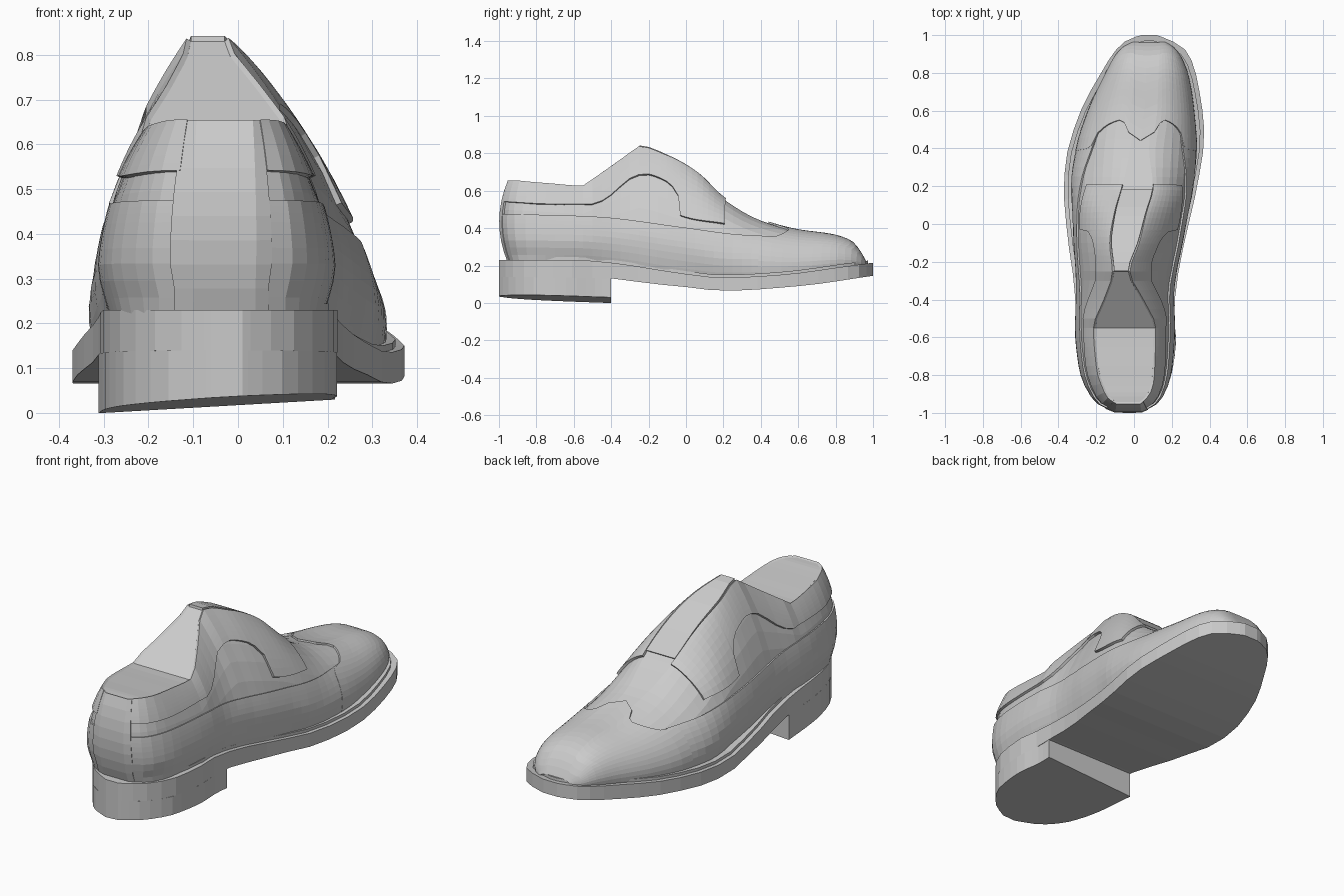
import bpy
from math import sin, cos, pi

if "Cube" in bpy.data.objects:
    bpy.data.objects.remove(bpy.data.objects["Cube"])


def curve(pts):
    """Monotone smooth interpolation through (t, value) points."""
    n = len(pts)
    d = [(pts[i+1][1] - pts[i][1]) / (pts[i+1][0] - pts[i][0]) for i in range(n - 1)]
    m = [d[0]] + [2*a*b/(a+b) if a*b > 0 else 0 for a, b in zip(d, d[1:])] + [d[-1]]

    def f(t):
        t = min(max(t, pts[0][0]), pts[-1][0])
        i = max(k for k in range(n - 1) if pts[k][0] <= t)
        h = pts[i+1][0] - pts[i][0]
        u = (t - pts[i][0]) / h
        return ((1 + 2*u)*(1-u)**2*pts[i][1] + u*(1-u)**2*h*m[i]
                + u*u*(3 - 2*u)*pts[i+1][1] + u*u*(u-1)*h*m[i+1])
    return f


def grid(name, rows, solid=False, thick=0):
    """Mesh from rows of points; solid closes the rings and caps the ends."""
    w, n = len(rows[0]), len(rows)
    faces = [(r*w + c, r*w + (c+1) % w, (r+1)*w + (c+1) % w, (r+1)*w + c)
             for r in range(n - 1) for c in range(w if solid else w - 1)]
    if solid:
        faces += [tuple(reversed(range(w))), tuple(range((n-1)*w, n*w))]
    me = bpy.data.meshes.new(name)
    me.from_pydata([p for r in rows for p in r], [], faces)
    ob = bpy.data.objects.new(name, me)
    bpy.context.collection.objects.link(ob)
    bpy.context.view_layer.objects.active = ob
    ob.select_set(True)
    bpy.ops.object.mode_set(mode='EDIT')
    bpy.ops.mesh.select_all(action='SELECT')
    bpy.ops.mesh.normals_make_consistent(inside=False)
    bpy.ops.object.mode_set(mode='OBJECT')
    ob.select_set(False)
    if thick:
        mod = ob.modifiers.new("thickness", 'SOLIDIFY')
        mod.thickness, mod.offset = thick, 0
    return ob


def lerp(a, b, t):
    return a + (b - a) * t


# Sole outline and heights
sole_l = curve([(-1, -.06), (-.98, -.1), (-.93, -.18), (-.79, -.265), (-.61, -.3), (-.34, -.315),
                (-.08, -.35), (.19, -.372), (.34, -.36), (.58, -.29), (.79, -.18), (.95, -.07),
                (.985, -.01), (1, .04)])
sole_r = curve([(-1, .01), (-.98, .05), (-.93, .12), (-.79, .2), (-.61, .222), (-.48, .212), (-.29, .23),
                (-.08, .27), (.13, .32), (.48, .372), (.71, .345), (.9, .29), (.97, .2), (1, .12)])
sole_top = curve([(-1, .23), (-.6, .23), (-.4, .215), (0, .155), (.2, .135), (.5, .15), (.85, .195), (1, .215)])
sole_bot = curve([(-1, .14), (-.4, .13), (-.2, .105), (0, .085), (.2, .065), (.6, .09), (1, .145)])


def slab(name, y0, y1, inset, bot, top, n=24):
    rows = []
    for i in range(n + 1):
        u = (1 - cos(pi*i/n)) / 2
        y, yo = lerp(y0, y1, u), lerp(-1 if y0 < -.9 else y0, 1 if y1 > .9 else y1, u)
        l, r = sole_l(yo), sole_r(yo)
        k = min(inset, (r - l) * .3)
        l, r = l + k, r - k
        rows.append([(l, y, top(l, y)), (r, y, top(r, y)), (r, y, bot(r, y)), (l, y, bot(l, y))])
    return grid(name, rows, True)


slab("outsole", -1, 1, 0, lambda x, y: sole_bot(y), lambda x, y: sole_top(y))
slab("welt", -.955, .972, .02, lambda x, y: sole_top(y) - .03, lambda x, y: sole_top(y) + .015)
slab("heel_block", -1, -.4, 0, lambda x, y: .03*(x + .3)/.52 + .02*(-.4 - y)/.6, lambda x, y: sole_bot(y), 16)

# Upper cross-sections: y, side left/right, top height, top edge left/right, fullness, roundness
ST = [(-1, -.10, .04, .65, -.09, .03, 2.6, 1), (-.96, -.19, .12, .65, -.13, .06, 2.6, 1),
      (-.88, -.25, .17, .645, -.16, .09, 2.6, 1), (-.75, -.29, .2, .635, -.19, .1, 2.6, 1),
      (-.55, -.31, .215, .62, -.205, .105, 2.5, 1), (-.4, -.31, .215, .725, -.15, .04, 2.2, 1),
      (-.25, -.315, .235, .83, -.105, -.03, 2.1, 1), (-.1, -.325, .265, .78, -.12, .02, 2.1, .95),
      (.05, -.33, .29, .695, -.1, .06, 2.2, .85), (.2, -.335, .315, .555, -.06, .1, 2.4, .75),
      (.4, -.305, .33, .44, -.02, .08, 2.4, .6), (.6, -.24, .315, .385, .01, .1, 2.3, .5),
      (.78, -.155, .285, .36, .02, .11, 2.4, .5), (.88, -.1, .245, .325, .02, .12, 2.6, .5),
      (.93, -.055, .205, .265, .02, .13, 2.8, .5), (.957, .0, .16, .215, .04, .12, 3, .5)]
SL, SR, TOP0, TL, TR, FULL, RND = [curve([(s[0], s[k]) for s in ST]) for k in range(1, 8)]


def TOP(y):
    """Collar rises in straight facets behind the tongue."""
    return lerp(.62, .83, (y + .55)/.3) if -.55 < y < -.25 else TOP0(y)


def base(y):
    return sole_top(y) - .01


def surf(y, side, s):
    """Point on the upper; s runs 0 at the welt to 1 at the top edge."""
    s = min(max(s, 0), 1)
    a, t = (SL(y), TL(y)) if side < 0 else (SR(y), TR(y))
    x = t + (a - t) * (1 - s**FULL(y))**RND(y)
    # the upper tucks in where it meets the welt
    tuck = .035 * max(0, 1 - s/.3)**1.5 * min(1, max(.3, (.6 - y)/.5))
    x -= side * min(tuck, abs(a - t)*.3)
    back = max(0, (-.8 - y) / .2)
    return (x, y + back*(.012 + .045*((s - .5)*2)**2), base(y) + s*(TOP(y) - base(y)))


def s_at(y, z):
    return min(1, max(0, (z - base(y)) / (TOP(y) - base(y))))


def steps(a, b, n):
    return [lerp(a, b, i/n) for i in range(n + 1)]


N = 9
S = [0, .08] + [sin(pi/2*i/N) for i in range(1, N + 1)]
ys = ([-1, -.985, -.96, -.93, -.88, -.82] + steps(-.75, .75, 30)
      + [.8, .84, .88, .905, .93, .945, .957])
grid("upper", [[surf(y, -1, s) for s in S] + [surf(y, 1, s) for s in reversed(S)] for y in ys], True)

# Overlaid leather panels
wing_line = curve([(-1, .475), (-.5, .46), (0, .40), (.3, .36), (.48, .35)])
facing_line = curve([(-1, .54), (-.7, .525), (-.5, .525), (-.4, .575), (-.3, .66), (-.22, .685),
                     (-.12, .655), (-.04, .57), (-.03, .465), (.2, .42)])


def panel(name, side, ylist, lo, hi, thick, n=10):
    rows = []
    for y in ylist:
        a, b = lo(y), hi(y)
        rows.append([surf(y, side, lerp(a, b, sin(pi/2*i/n))) for i in range(n + 1)])
    grid(name, rows, thick=thick)


for side, tag in ((-1, "left"), (1, "right")):
    panel(tag + "_lower_wing", side, [-.985, -.96, -.92, -.86] + steps(-.8, .45, 25),
          lambda y: 0, lambda y: s_at(y, wing_line(y)), .016)
    panel(tag + "_facing", side,
          [-.985, -.96, -.92, -.86] + steps(-.8, -.55, 5) + steps(-.5, -.25, 5)
          + steps(-.2, -.04, 5) + steps(-.03, .205, 8),
          lambda y: s_at(y, facing_line(y)), lambda y: 1, .024)

# Wing-tip toe cap with a pointed centre
cap_edge = curve([(0, .44), (.07, .49), (.16, .55), (.3, .53), (.44, .48), (.52, .4), (1, .38)])
cap_rows = []
for t in steps(0, 1, 14):
    row = []
    for v in steps(-1, 1, 32):
        y = lerp(cap_edge(abs(v)), .955, 1 - (1 - t)**1.6)
        p = surf(y, -1 if v < 0 else 1, sin(pi/2*(1 - abs(v))))
        if v == 0:
            p = ((TL(y) + TR(y))/2, y, p[2])
        row.append(p)
    cap_rows.append(row)
grid("toe_cap", cap_rows, thick=.018)

# Back strip over the heel seam
grid("back_strip", [[surf(-.98, -1, s), surf(-1, -1, s), surf(-1, 1, s), surf(-.985, 1, s)]
                    for s in steps(.02, 1, 8)], thick=.022)

# Tongue closing the gap between the facings
grid("tongue", [[(lerp(TL(y), TR(y), k/3), y, TOP(y) + .004) for k in range(4)]
                for y in steps(-.25, .18, 9)], thick=.016)
